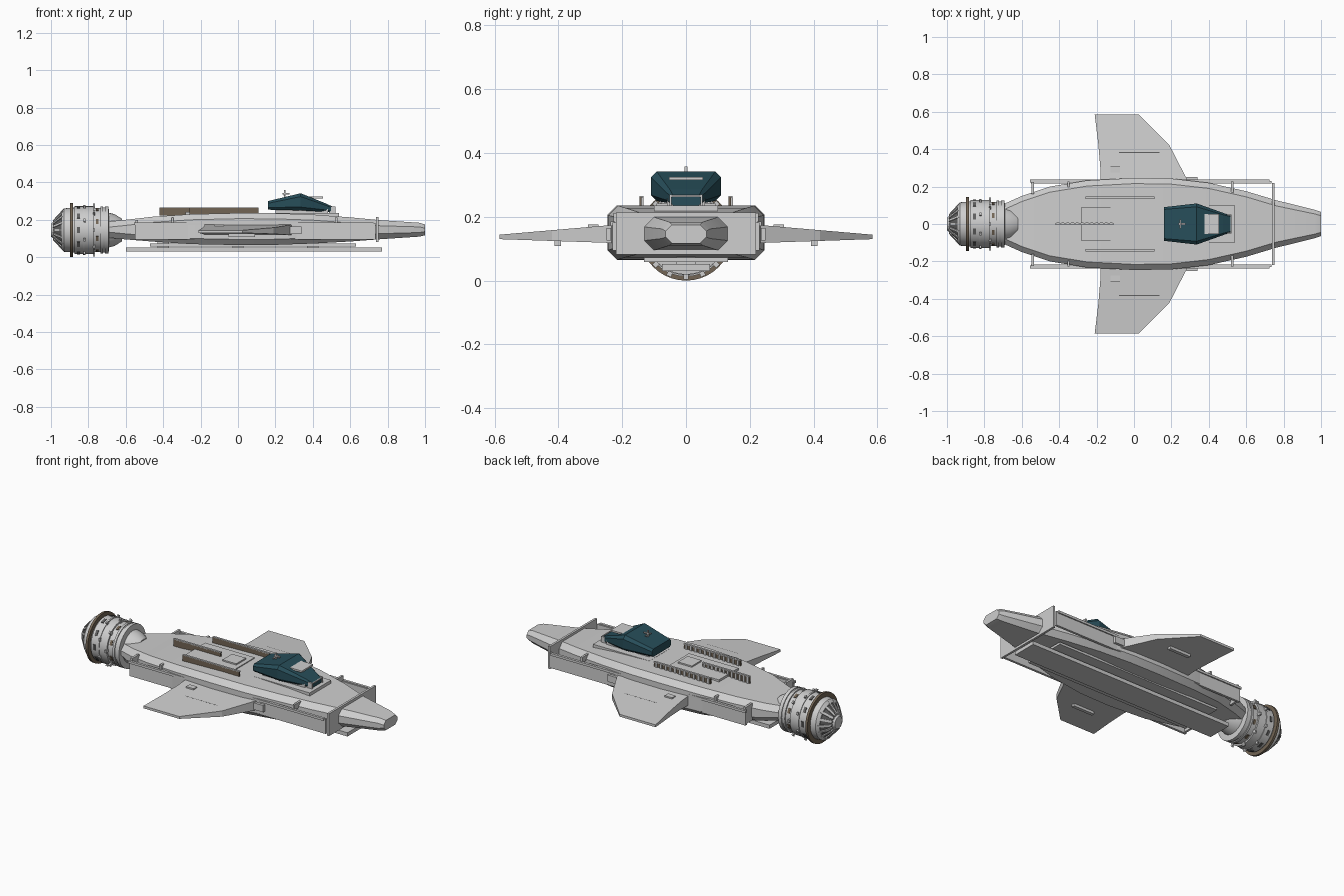
import bpy, bmesh
from math import pi, sin, cos, radians
from mathutils import Matrix, Vector

cube = bpy.data.objects.get("Cube")
if cube:
    bpy.data.objects.remove(cube, do_unlink=True)


def material(name, rgb):
    m = bpy.data.materials.new(name)
    m.use_nodes = True
    m.diffuse_color = (*rgb, 1)
    m.node_tree.nodes["Principled BSDF"].inputs["Base Color"].default_value = (*rgb, 1)
    return m


GREY = material("light grey", (0.62, 0.62, 0.62))
TEAL = material("dark teal", (0.02, 0.075, 0.10))
BROWN = material("brown", (0.17, 0.13, 0.09))
DARK = material("dark grey", (0.12, 0.12, 0.12))


def finish(name, bm, mat, angle=0):
    bmesh.ops.recalc_face_normals(bm, faces=bm.faces)
    me = bpy.data.meshes.new(name)
    bm.to_mesh(me)
    bm.free()
    if angle:
        for p in me.polygons:
            p.use_smooth = True
        me.set_sharp_from_angle(angle=radians(angle))
    me.materials.append(mat)
    ob = bpy.data.objects.new(name, me)
    bpy.context.scene.collection.objects.link(ob)
    return ob


def box(name, x, y, z, mat=GREY):
    """Box given as (low, high) on each axis."""
    bm = bmesh.new()
    bmesh.ops.create_cube(bm, size=1)
    for v in bm.verts:
        v.co = [(a + b) / 2 + c * (b - a) for (a, b), c in zip((x, y, z), v.co)]
    return finish(name, bm, mat)


def both(name, x, y, z, mat=GREY):
    """Matching boxes on both sides of the centre line."""
    box(name + "_left", x, y, z, mat)
    box(name + "_right", x, (-y[1], -y[0]), z, mat)


def loft(name, rings, mat, angle=0):
    """Skin a list of point rings and cap both ends."""
    bm = bmesh.new()
    loops = [[bm.verts.new(p) for p in r] for r in rings]
    n = len(loops[0])
    for a, b in zip(loops, loops[1:]):
        for i in range(n):
            j = (i + 1) % n
            bm.faces.new((a[i], a[j], b[j], b[i]))
    bm.faces.new(loops[0])
    bm.faces.new(loops[-1])
    return finish(name, bm, mat, angle)


def octagon(x, w, lo, hi, c):
    """Chamfered rectangle across the ship."""
    return [(x, -w, lo + c), (x, -w + c, lo), (x, w - c, lo), (x, w, lo + c),
            (x, w, hi - c), (x, w - c, hi), (x, -w + c, hi), (x, -w, hi - c)]


AXIS = 0.145


def turned(name, profile, mat, sides=40):
    """Round part about the engine axis from (x, radius) pairs."""
    rings = [[(x, r * cos(2 * pi * i / sides), AXIS + r * sin(2 * pi * i / sides))
              for i in range(sides)] for x, r in profile]
    return loft(name, rings, mat, 30)


# Hull: (x, half width, bottom, top)
stations = [(-.70, .105, .105, .19), (-.6, .15, .095, .2), (-.45, .2, .083, .217),
            (-.25, .233, .07, .23), (0, .246, .065, .236), (.2, .243, .066, .235),
            (.4, .22, .073, .228), (.6, .175, .084, .213), (.76, .127, .096, .198)]
loft("hull", [octagon(x, w, lo, hi, .03) for x, w, lo, hi in stations], GREY, 25)
loft("nose", [octagon(.76, .127, .096, .198, .03), octagon(.97, .075, .11, .184, .022),
              octagon(1, .064, .117, .175, .02)], GREY, 25)

# Side panels, end frame and the clamps that hold them
both("side_panel", (-.55, .735), (.216, .23), (.095, .182))
both("panel_lip", (-.555, .725), (.222, .237), (.172, .186))
box("front_frame", (.737, .75), (-.22, .22), (.082, .214))
both("rear_post", (-.548, -.535), (.16, .225), (.1, .2))
for x, inner in ((-.35, .18), (.525, .165)):
    both("clamp", (x - .006, x + .006), (inner, .228), (.18, .212))

# Belly plates
box("belly_plate", (-.47, .63), (-.132, .132), (.058, .072))
box("keel_plate", (-.6, .77), (-.075, .075), (.03, .052))
for x in (-.4, 0, .4):
    box("keel_mount", (x - .03, x + .03), (-.03, .03), (.05, .09))

# Wings with root fairing, vent slot, hatch and underside pod
outline = [(-.18, .2), (-.18, .3), (-.19, .42), (-.21, .585), (.025, .585), (.19, .42), (.28, .245), (.3, .2)]
for side, word in ((1, "left"), (-1, "right")):
    bm = bmesh.new()
    faces = []
    for s in (1, -1):
        verts = []
        for x, y in outline:
            t = (y - .2) / .385
            verts.append(bm.verts.new((x, side * y, .147 - .01 * t + s * (.03 - .023 * t))))
        faces.append(verts)
    top, bottom = faces
    n = len(outline)
    bm.faces.new(top)
    bm.faces.new(bottom)
    for i in range(n):
        j = (i + 1) % n
        bm.faces.new((top[i], top[j], bottom[j], bottom[i]))
    finish("wing_" + word, bm, GREY)
both("wing_root_fairing", (.17, .34), (.235, .25), (.125, .165))
both("wing_slot", (-.08, .135), (.378, .384), (.15, .1615), DARK)
both("wing_hatch", (-.125, -.075), (.275, .308), (.155, .176))
both("wing_pod", (-.05, .09), (.392, .412), (.108, .135))

# Deck panels
box("deck_panel", (-.28, .045), (-.092, .092), (.22, .241))
box("deck_hatch", (-.07, .02), (-.045, .045), (.23, .249))
box("cockpit_base", (.17, .54), (-.1, .1), (.205, .236))

# Deck fences: brown boards with upright teeth and a light cap
for name, x0, x1, y in (("fence_left", -.26, .11, .14), ("fence_centre", -.42, -.11, 0),
                        ("fence_right", -.26, .11, -.14)):
    box(name, (x0, x1), (y - .006, y + .001), (.222, .262), BROWN)
    box(name + "_cap", (x0, x1), (y - .006, y + .006), (.26, .266))
    count = 12
    for i in range(count):
        x = x0 + (x1 - x0) * (i + .25) / count
        box(name + "_tooth", (x, x + .014), (y, y + .007), (.222, .261))

# Cockpit
loft("cockpit", [octagon(.16, .09, .254, .3, .012), octagon(.335, .11, .25, .342, .018),
                 octagon(.475, .06, .242, .285, .01), octagon(.515, .045, .236, .266, .005)], TEAL)
box("cockpit_neck", (.2, .48), (-.06, .06), (.23, .258))
box("cockpit_roof_plate", (.37, .455), (-.053, .053), (.315, .325))
both("nose_bracket", (.49, .522), (.045, .052), (.236, .27))
box("cockpit_sill", (.516, .522), (-.05, .05), (.262, .269))
box("antenna_mast", (.246, .254), (-.004, .004), (.32, .358))
box("antenna_arm", (.238, .275), (-.005, .005), (.336, .342))
box("antenna_cross", (.243, .251), (-.025, .025), (.33, .336))

# Engine body, collars and rear cone
turned("engine_neck", [(-.72, .1), (-.66, .085), (-.62, .06)], GREY)
turned("engine_body", [(-.945, .1), (-.93, .116), (-.875, .12), (-.875, .128), (-.77, .128),
                       (-.77, .118), (-.735, .118), (-.735, .126), (-.722, .126), (-.722, .121),
                       (-.712, .121), (-.712, .126), (-.692, .126), (-.69, .1)], GREY)
turned("engine_ring", [(-.897, .11), (-.897, .145), (-.883, .145), (-.883, .11)], BROWN)
turned("engine_collar", [(-.83, .12), (-.83, .132), (-.82, .132), (-.82, .12)], GREY)
turned("rear_cone", [(-.94, .098), (-.975, .062), (-.992, .035)], DARK)
turned("rear_cap", [(-.985, .045), (-1, .035), (-1, .01)], GREY)


def around(name, count, x, r, half, mat, start=0, tilt=None):
    """Blocks spaced round the engine; tilt moves the rear end inward."""
    bm = bmesh.new()
    for i in range(count):
        cube = bmesh.ops.create_cube(bm, size=1)["verts"]
        for v in cube:
            rear = v.co.x < 0
            shift = tilt if tilt and rear else 0
            v.co = Vector((x[0] if rear else x[1], v.co.y * 2 * half,
                           (r[1] if v.co.z > 0 else r[0]) - shift))
        turn = Matrix.Rotation(start + 2 * pi * i / count, 4, "X")
        bmesh.ops.transform(bm, matrix=Matrix.Translation((0, 0, AXIS)) @ turn, verts=cube)
    finish(name, bm, mat)


around("cone_ribs", 16, (-.99, -.935), (.085, .112), .006, GREY, tilt=.06)
around("engine_tabs", 8, (-.775, -.765), (.11, .142), .008, GREY)
around("engine_front_tabs", 8, (-.825, -.815), (.11, .142), .008, GREY, pi / 8)
around("engine_vents", 10, (-.86, -.845), (.12, .131), .016, DARK, pi / 10)
around("collar_vents", 8, (-.76, -.745), (.11, .121), .014, BROWN, pi / 8)
